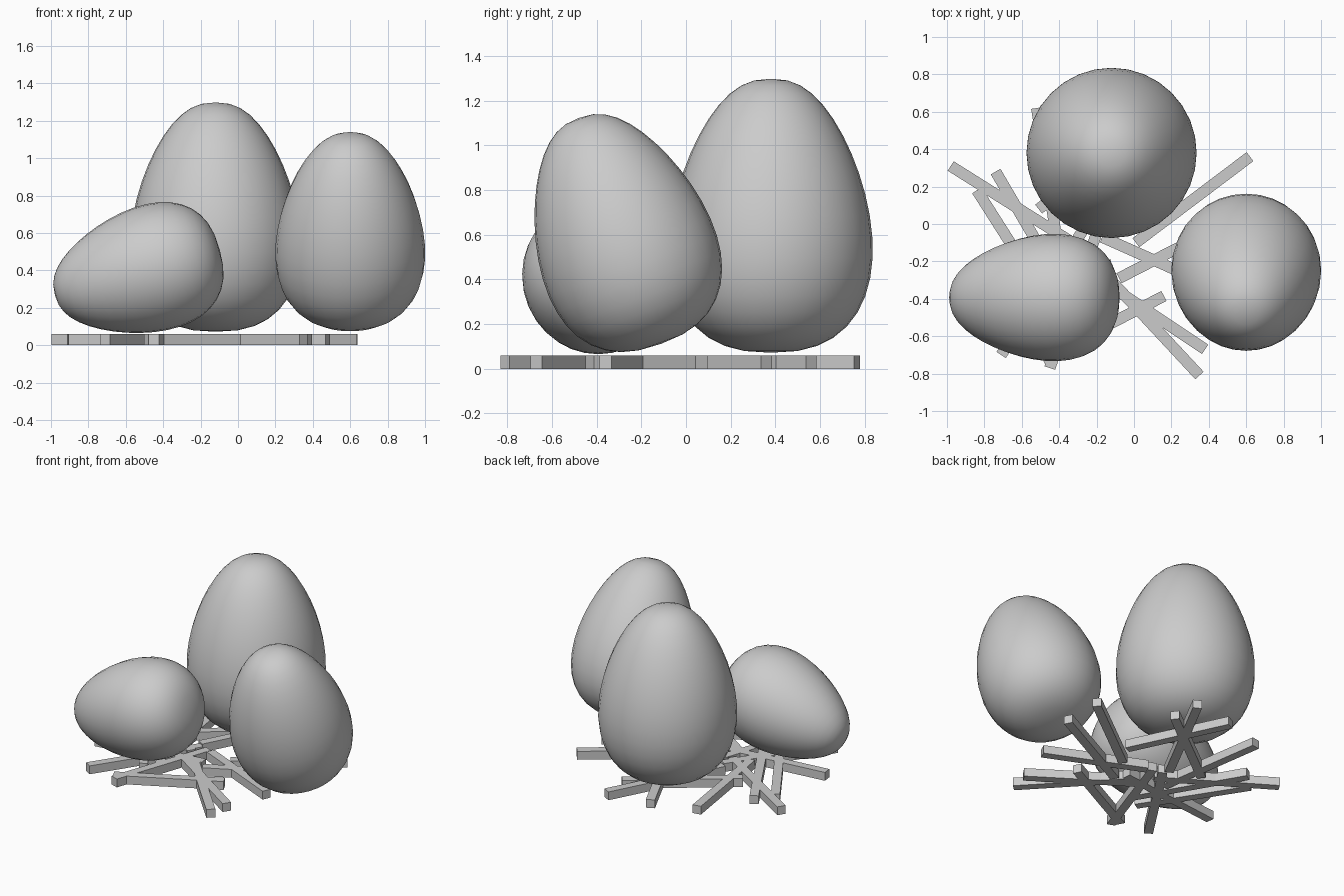
import bpy, bmesh, math
from mathutils import Matrix, Vector

if "Cube" in bpy.data.objects:
    bpy.data.objects.remove(bpy.data.objects["Cube"])


def finish(name, bm, smooth):
    mesh = bpy.data.meshes.new(name)
    bm.to_mesh(mesh)
    bm.free()
    for p in mesh.polygons:
        p.use_smooth = smooth
    ob = bpy.data.objects.new(name, mesh)
    bpy.context.collection.objects.link(ob)
    return ob


def egg(name, radius, half_height, center, axis, degrees, taper=0.23, blunt=0.82):
    """Blunt-ended sphere narrowed towards its top, tilted, with its bounds centred on center."""
    bm = bmesh.new()
    bmesh.ops.create_uvsphere(bm, u_segments=32, v_segments=20, radius=1)

    def factor(v):
        r = math.hypot(v.co.x, v.co.y)
        return (1 - taper * v.co.z) * (r ** (blunt - 1) if r > 1e-4 else 1)

    widest = max(math.hypot(v.co.x, v.co.y) * factor(v) for v in bm.verts)
    rot = Matrix.Rotation(math.radians(degrees), 3, axis)
    for v in bm.verts:
        s = radius / widest * factor(v)
        v.co = rot @ Vector((v.co.x * s, v.co.y * s, v.co.z * half_height))
    mid = Vector([(min(v.co[i] for v in bm.verts) + max(v.co[i] for v in bm.verts)) / 2
                  for i in range(3)])
    bmesh.ops.translate(bm, verts=bm.verts, vec=Vector(center) - mid)
    return finish(name, bm, True)


def stick(name, x1, y1, x2, y2, width=0.06, height=0.06):
    """Square bar lying on the ground between two end points."""
    bm = bmesh.new()
    bmesh.ops.create_cube(bm, size=1)
    d = Vector((x2 - x1, y2 - y1))
    m = (Matrix.Translation(((x1 + x2) / 2, (y1 + y2) / 2, height / 2))
         @ Matrix.Rotation(math.atan2(d.y, d.x), 4, 'Z')
         @ Matrix.Diagonal((d.length, width, height, 1)))
    bmesh.ops.transform(bm, matrix=m, verts=bm.verts)
    return finish(name, bm, False)


# Eggs: one upright, one leaning, one lying
egg("egg_upright", 0.455, 0.613, (-0.12, 0.38, 0.685), 'X', 0)
egg("egg_leaning", 0.40, 0.538, (0.60, -0.258, 0.607), 'X', 20)
egg("egg_lying", 0.34, 0.457, (-0.533, -0.393, 0.415), 'Y', -105.5)

# Nest of crossed sticks
STICKS = [
    (-0.98, 0.31, -0.28, -0.13),
    (-0.74, 0.28, -0.33, -0.42),
    (-0.84, 0.18, -0.42, -0.48),
    (-0.52, 0.62, -0.40, -0.17),
    (0.62, 0.36, 0.01, -0.10),
    (-0.51, 0.08, 0.12, 0.56),
    (-0.17, -0.07, 0.48, -0.36),
    (-0.08, -0.29, 0.62, 0.07),
    (0.16, -0.385, -0.49, -0.72),
    (0.35, -0.81, -0.19, -0.23),
    (0.38, -0.67, -0.28, -0.23),
    (-0.71, -0.70, -0.27, -0.03),
    (-0.45, -0.77, -0.20, -0.05),
    (0.10, 0.765, -0.30, 0.0),
    (-0.22, 0.72, 0.10, 0.05),
    (-0.91, -0.31, -0.12, -0.22),
]
for i, s in enumerate(STICKS):
    stick(f"nest_stick_{i + 1}", *s)
